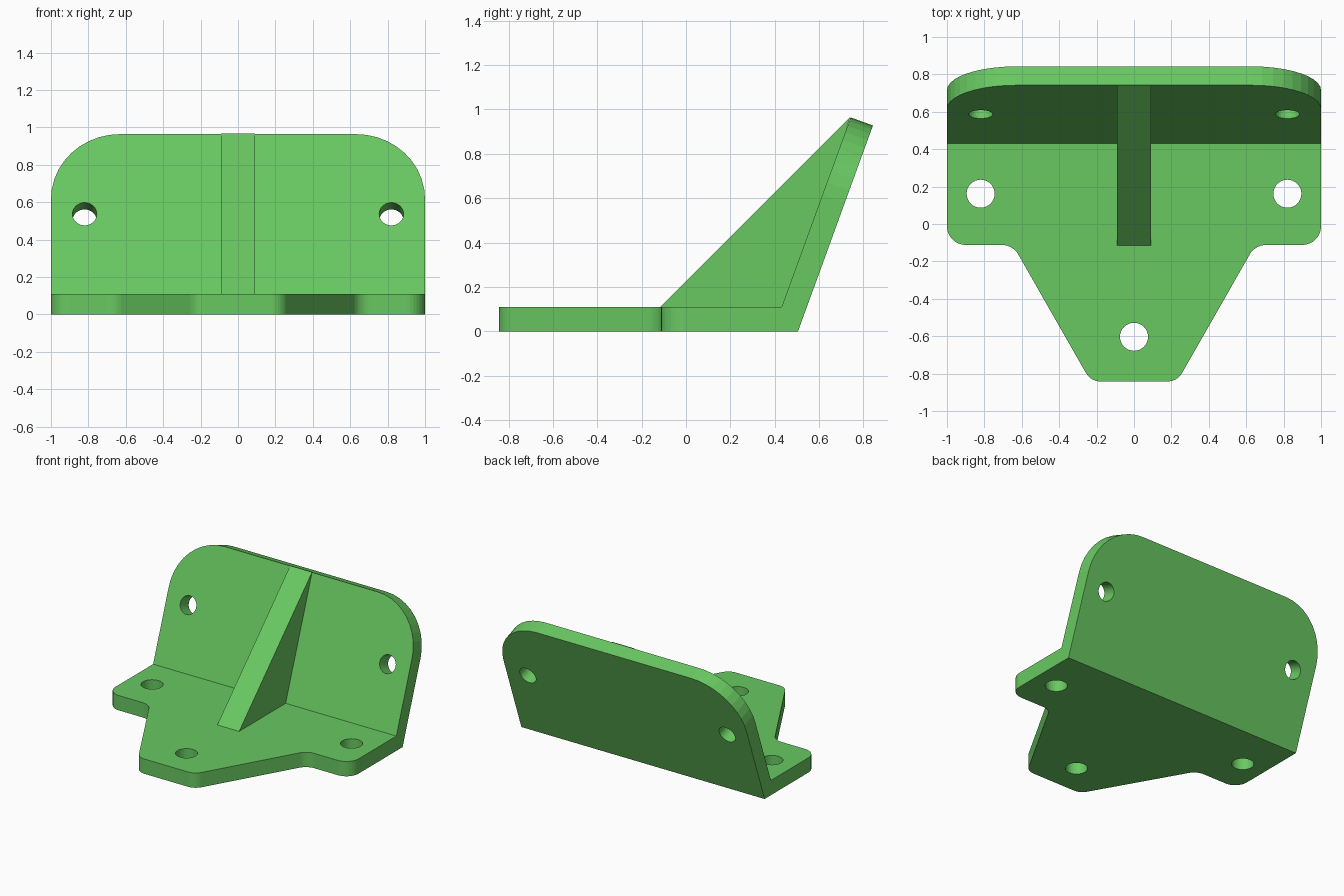
import bpy, bmesh, math
from mathutils import Vector, Matrix

if "Cube" in bpy.data.objects:
    bpy.data.objects.remove(bpy.data.objects["Cube"])

green = bpy.data.materials.new("green")
green.diffuse_color = (0.14, 0.58, 0.12, 1)
green.use_nodes = True
green.node_tree.nodes["Principled BSDF"].inputs["Base Color"].default_value = green.diffuse_color

TILT = math.radians(70)
T = 0.11            # base thickness
W = 0.107           # back plate thickness
BACK = 0.505        # rear lower edge
L = 0.987           # back plate length along its slope
up = Vector((0, math.cos(TILT), math.sin(TILT)))
nrm = Vector((0, -math.sin(TILT), math.cos(TILT)))
S0 = (T - W * nrm.z) / up.z   # slope position of the inner fold line
FOLD = BACK + S0 * up.y + W * nrm.y


def rounded(points, seg):
    """Fillet the corners of an outline given as (x, y, radius)."""
    out = []
    for i, (x, y, r) in enumerate(points):
        p = Vector((x, y))
        if r == 0:
            out.append(p)
            continue
        a = (Vector(points[i - 1][:2]) - p).normalized()
        b = (Vector(points[(i + 1) % len(points)][:2]) - p).normalized()
        half = a.angle(b) / 2
        c = p + (a + b).normalized() * (r / math.sin(half))
        start = p + a * (r / math.tan(half)) - c
        end = p + b * (r / math.tan(half)) - c
        sweep = start.angle(end)
        for k in range(seg + 1):
            t = k / seg
            out.append(c + (start * math.sin((1 - t) * sweep)
                            + end * math.sin(t * sweep)) / math.sin(sweep))
    return out


def prism(bm, low, high, open_edge=None):
    """Join two matching outlines; open_edge leaves one side face out."""
    a = [bm.verts.new(p) for p in low]
    b = [bm.verts.new(p) for p in high]
    bm.faces.new(a[::-1])
    bm.faces.new(b)
    n = len(a)
    for i in range(n):
        if i != open_edge:
            j = (i + 1) % n
            bm.faces.new((a[i], a[j], b[j], b[i]))


def finish(bm, name):
    bmesh.ops.remove_doubles(bm, verts=bm.verts, dist=1e-4)
    bmesh.ops.recalc_face_normals(bm, faces=bm.faces)
    me = bpy.data.meshes.new(name)
    bm.to_mesh(me)
    bm.free()
    ob = bpy.data.objects.new(name, me)
    bpy.context.collection.objects.link(ob)
    me.materials.append(green)
    return ob


# Bracket: base with tongue, and tilted back plate sharing the fold
right = [(1, -0.112, 0.1), (1, BACK, 0)]
left = [(-x, y, r) for x, y, r in right[::-1]]
outline = rounded(right + left + [(-0.648, -0.112, 0.1), (-0.231, -0.842, 0.09),
                                  (0.231, -0.842, 0.09), (0.648, -0.112, 0.1)], 8)
bm = bmesh.new()
rear = next(i for i, p in enumerate(outline) if p.y > 0.4)
prism(bm, [(p.x, p.y, 0) for p in outline],
      [(p.x, FOLD if p.y > 0.4 else p.y, T) for p in outline], rear)

plate = rounded([(-1, 0, 0), (1, 0, 0), (1, L, 0.37), (-1, L, 0.37)], 10)
origin = Vector((0, BACK, 0))
prism(bm, [origin + Vector((p.x, 0, 0)) + up * p.y for p in plate],
      [origin + Vector((p.x, 0, 0)) + up * max(p.y, S0) + nrm * W for p in plate], 0)
bracket = finish(bm, "bracket")

# Screw holes through base and back plate
hole_z = 0.537
hole_y = FOLD + (hole_z - T) / math.tan(TILT)
lean = Matrix.Rotation(TILT, 4, 'X')
bm = bmesh.new()
for x, y in ((-0.82, 0.162), (0.82, 0.162), (0, -0.603)):
    bmesh.ops.create_cone(bm, cap_ends=True, segments=32, radius1=0.075, radius2=0.075,
                          depth=0.3, matrix=Matrix.Translation((x, y, T / 2)))
for x in (-0.82, 0.82):
    bmesh.ops.create_cone(bm, cap_ends=True, segments=32, radius1=0.065, radius2=0.065,
                          depth=0.3, matrix=Matrix.Translation((x, hole_y, hole_z)) @ lean)
cutter = finish(bm, "hole_cutter")
cutter.hide_render = True
mod = bracket.modifiers.new("holes", 'BOOLEAN')
mod.operation = 'DIFFERENCE'
mod.solver = 'EXACT'
mod.object = cutter
bpy.context.view_layer.objects.active = bracket
bracket.select_set(True)
bpy.ops.object.modifier_apply(modifier=mod.name)
bpy.data.objects.remove(cutter)

# Triangular stiffening rib, slightly sunk into both plates
bm = bmesh.new()
side = [(-0.115, T), (0.45, T - 0.02), (0.741, 0.967)]
prism(bm, [(-0.09, y, z) for y, z in side], [(0.09, y, z) for y, z in side])
finish(bm, "rib")
